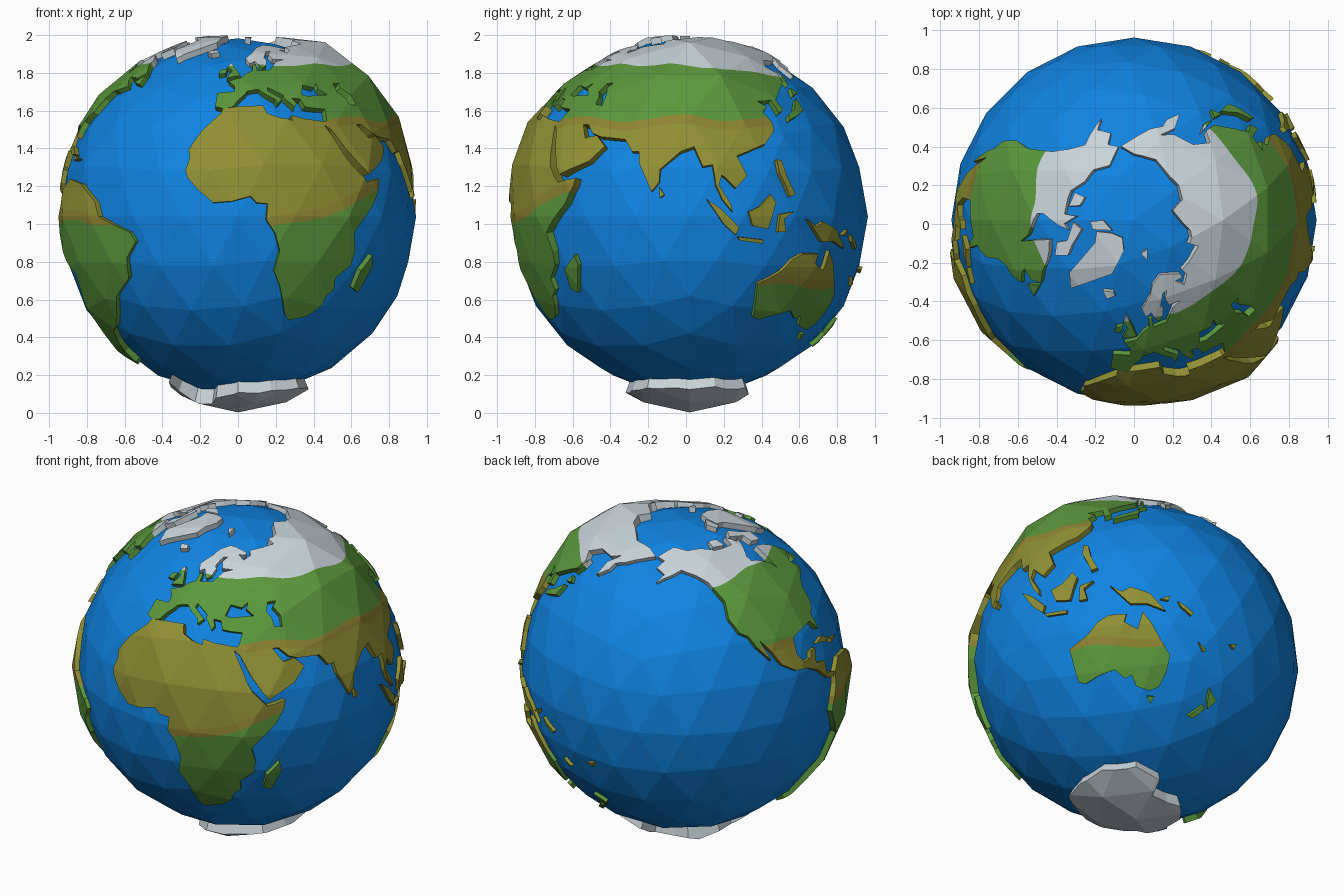
import bpy, bmesh, random
from math import sin, cos, radians, degrees, asin, atan2, exp, pi
from mathutils import Vector, Matrix
from mathutils.bvhtree import BVHTree
from mathutils.geometry import delaunay_2d_cdt

random.seed(4)
CENTER = Vector((0, 0.02, 1.04))
OCEAN_R, LAND_R, WALL_R = 0.943, 0.964, 0.90


def material(name, rgb):
    m = bpy.data.materials.new(name)
    m.diffuse_color = (*rgb, 1)
    return m


BLUE = material("ocean blue", (0.005, 0.23, 0.76))
GREEN = material("grass green", (0.105, 0.31, 0.045))
DRY = material("dry brown", (0.27, 0.235, 0.032))
OLIVE = material("warm olive", (0.28, 0.28, 0.035))
ICE = material("ice white", (0.58, 0.65, 0.69))
LAND_MATS = [GREEN, DRY, OLIVE, ICE]
ZONE_MAT = [0, 1, 2, 1, 0, 3]          # south to north


def direction(lon, lat):
    a, b = radians(lon), radians(lat)
    return Vector((cos(b) * sin(a), -cos(b) * cos(a), sin(b)))


def add_object(name, bm, mats):
    me = bpy.data.meshes.new(name)
    bm.to_mesh(me)
    for m in mats:
        me.materials.append(m)
    ob = bpy.data.objects.new(name, me)
    ob.location = CENTER
    bpy.context.collection.objects.link(ob)


def sphere(radius):
    bm = bmesh.new()
    bmesh.ops.create_icosphere(bm, subdivisions=3, radius=radius, matrix=Matrix.Rotation(pi, 4, 'Z'))
    return bm


# ocean ball
add_object("ocean", sphere(OCEAN_R), [BLUE])

# raised relief that the land tops follow: (lon, lat, height, spread in degrees)
HILLS = [(90, 52, .09, 14), (40, 10, .05, 13), (5, 25, .03, 14), (-75, -15, .015, 20),
         (-110, 45, .02, 18), (0, -90, .075, 18), (-40, 75, .015, 12)]
relief = sphere(1)
for v in relief.verts:
    d = v.co.normalized()
    h = LAND_R + random.uniform(-.004, .006)
    for lon, lat, amp, spread in HILLS:
        h += amp * exp(-.5 * (degrees(d.angle(direction(lon, lat))) / spread) ** 2)
    v.co = d * h
relief.verts.index_update()
tree = BVHTree.FromBMesh(relief)
GRID = [v.co.normalized() for v in relief.verts]
GRID_EDGES = [(e.verts[0].index, e.verts[1].index) for e in relief.edges]


def lift(d):
    hit = tree.ray_cast(Vector((0, 0, 0)), d)[0]
    if hit is None:
        hit = tree.find_nearest(d * LAND_R)[0]
    return d * hit.length


def inside(p, rings):
    odd = False
    for r in rings:
        for a, b in zip(r, r[1:] + r[:1]):
            if (a.y > p.y) != (b.y > p.y) and p.x < a.x + (p.y - a.y) * (b.x - a.x) / (b.y - a.y):
                odd = not odd
    return odd


def zone_lines(lon, south, north, slope):
    """Latitudes where the land colour changes."""
    if south < -90:
        return [-95] * 5
    wave = sin(lon / 6)
    s, n = south + slope * lon + wave, north + wave
    ice = 57 - min(6, .09 * max(0, lon - 30)) - min(4, .13 * max(0, -100 - lon)) + wave * .6
    return [s, s + 3, n - 3, n, max(ice, n)]


def land(name, outline, holes=(), south=-2, north=31, slope=0):
    """Slab over the ocean, cut to a lon/lat outline and split along the relief's edges."""
    c = sum((direction(*p) for p in outline), Vector()).normalized()
    u = (c.orthogonal()).normalized()
    w = c.cross(u)

    def flat(d):                        # great circles become straight lines
        return Vector((d.dot(u), d.dot(w))) / d.dot(c)

    pts, edges, rings = [], [], []
    for ring in [outline, *holes]:
        base, n = len(pts), len(ring)
        rings.append([flat(direction(*p)) for p in ring])
        pts += rings[-1]
        edges += [(base + i, base + (i + 1) % n) for i in range(n)]
    # relief edges
    ids = {}
    for i, g in enumerate(GRID):
        if g.dot(c) > .22:
            ids[i] = len(pts)
            pts.append(flat(g))
    edges += [(ids[a], ids[b]) for a, b in GRID_EDGES if a in ids and b in ids]
    # colour zone lines
    lons, lats = [p[0] for p in outline], [p[1] for p in outline]
    for k in range(5):
        prev = None
        for s in range(int(min(lons)) - 3, int(max(lons)) + 7, 3):
            lat = zone_lines(s, south, north, slope)[k]
            d = direction(s, lat)
            if min(lats) - 2 < lat < max(lats) + 2 and d.dot(c) > .25:
                pts.append(flat(d))
                if prev is not None:
                    edges.append((prev, len(pts) - 1))
                prev = len(pts) - 1
            else:
                prev = None
    out, _, faces = delaunay_2d_cdt(pts, edges, [], 0, 1e-6)[:3]
    bm = bmesh.new()
    dirs = [(c + u * p.x + w * p.y).normalized() for p in out]
    top, low, sides = {}, {}, {}

    def vert(store, i, fn):
        if i not in store:
            store[i] = bm.verts.new(fn(dirs[i]))
        return store[i]

    mid_lon = (min(lons) + max(lons)) / 2
    for f in faces:
        mid = sum((out[i] for i in f), Vector((0, 0))) / len(f)
        if not inside(mid, rings):
            continue
        d = (c + u * mid.x + w * mid.y).normalized()
        lon = degrees(atan2(d.x, -d.y))
        if lon < mid_lon - 180:
            lon += 360
        lat = degrees(asin(d.z))
        zone = sum(lat > z for z in zone_lines(lon, south, north, slope))
        face = bm.faces.new([vert(top, i, lift) for i in f])
        face.material_index = ZONE_MAT[zone]
        for a, b in zip(f, list(f[1:]) + [f[0]]):
            sides[a, b] = face.material_index
    # coast walls
    for (a, b), mat in sides.items():
        if (b, a) not in sides:
            wall = bm.faces.new([top[b], top[a], vert(low, a, lambda q: q * WALL_R),
                                 vert(low, b, lambda q: q * WALL_R)])
            wall.material_index = mat
    add_object(name, bm, LAND_MATS)


# continents, as lon/lat coast outlines
land("africa", [
    (-6, 36), (10, 37.3), (11, 34), (15.5, 32), (20, 31), (20, 33), (25, 32), (33.5, 31), (32.8, 29.5), (35.5, 24),
    (37.5, 19), (39.5, 15.5), (43, 12), (44.5, 10.5), (51, 12), (50.5, 9.5), (47.5, 4), (42, -1.5), (39, -5),
    (40.5, -11), (40, -15.5), (35, -20), (35.5, -24), (32.7, -26), (32, -29), (28, -33), (25.5, -34), (20, -35),
    (18, -33), (16.5, -28.5), (14.5, -22.5), (12, -17.5), (13.6, -11), (12, -5.5), (9, -1), (9.5, 4), (6, 4.3),
    (4, 6.4), (-2, 4.8), (-8, 4.4), (-13, 8.5), (-16.7, 12.5), (-17.4, 14.7), (-16.3, 19), (-17, 21.5),
    (-13, 27.7), (-9.8, 31), (-6.5, 34)], south=-7, north=45, slope=.28)

north_coast = [
    (-9, 37), (-9, 43), (-1.5, 43.5), (-1.5, 46), (-4.5, 48.4), (1.5, 50), (4.5, 52.5), (8, 54), (8.3, 57),
    (10.5, 57.5), (10.5, 54), (18, 54.7), (21, 57), (24, 59), (30, 60), (22.5, 60.3), (21.5, 63), (25, 65.3),
    (21.5, 65), (17.2, 61), (18.5, 60), (16.5, 56.8), (14, 55.5), (12.5, 56.5), (10.5, 59.3), (7, 58), (5, 61),
    (12, 65.5), (16, 68.8), (25, 71), (31, 70.3), (41, 67.5), (40, 66.2), (34, 66.7), (38, 64), (44, 66),
    (44, 68.3), (54, 68.5), (68, 68.5), (67, 71.5), (73, 71.5), (80, 72.5), (87, 75), (104, 77.7), (113, 74),
    (128, 72.5), (140, 72.5), (160, 69.7), (180, 69), (190, 66), (178, 63), (170, 60), (163, 58), (162, 55),
    (156.7, 51), (156, 57), (163, 61.5), (155, 59.3), (142, 59), (135.5, 54.7), (141, 52), (140, 48)]
south_coast = [
    (132, 43), (127.5, 39.5), (129.4, 36), (126.5, 34.5), (125, 39.5), (121, 39), (118, 39), (122, 37), (119.3, 35),
    (122, 31), (121.5, 28), (117, 23.5), (110, 21), (106, 19.5), (109, 13), (105, 9), (100.5, 13.3), (99.5, 10),
    (103.3, 4), (103.8, 1.4), (100.5, 5.5), (98.5, 10), (97.5, 16.5), (94.3, 16), (91.5, 22.5), (87, 21), (80.3, 15),
    (80, 11), (77.6, 8), (73, 17), (72.5, 21), (70, 21), (67, 25), (57.5, 25.7), (54, 26.7), (50.5, 30), (48, 30),
    (51.5, 25), (56, 26), (59.8, 22.5), (55, 17.5), (45, 12.8), (42.8, 15.5), (39, 21), (35, 28), (32.8, 29.7),
    (33.4, 31), (34.5, 31.5), (36, 36), (30.5, 36.5), (27.3, 37), (26.5, 40), (23, 40.5), (24, 38), (22.7, 36.5),
    (19.5, 40.5), (19.5, 42), (13.5, 45.5), (13, 44), (18.5, 40.2), (16, 38), (15.5, 40), (12, 42), (9, 44.3),
    (4, 43.3), (3, 42), (0, 39.5), (-2, 36.8), (-5.5, 36)]
inland_seas = [
    [(28.2, 42), (30.5, 46), (33, 45.5), (36, 45), (39, 47), (38, 44.5), (41.5, 42), (36, 41.8), (31, 41.4)],
    [(47.5, 43), (49, 46.5), (53, 46.5), (51, 44.5), (53.5, 41), (53.5, 37), (50, 37.5), (49.5, 40.5)]]
land("eurasia", north_coast + south_coast, inland_seas, north=32)

land("north_america", [
    (-168, 66), (-156, 71.2), (-141, 69.6), (-128, 70.3), (-115, 68), (-108, 68), (-95, 68), (-94, 72), (-87, 68),
    (-82, 69), (-86, 66), (-94, 61), (-94, 58.8), (-82, 55), (-79.5, 51.5), (-78.5, 58), (-77, 62.3), (-70, 61),
    (-65, 59), (-61, 56), (-56, 52.5), (-60, 50), (-66, 50), (-65, 48.5), (-61, 46), (-66, 44), (-70, 43.5),
    (-74, 40.5), (-76, 35), (-81, 31.5), (-80.3, 26), (-82, 27), (-84, 30), (-90, 29.5), (-97, 28), (-97.5, 22),
    (-95, 18.5), (-91, 18.7), (-90, 21), (-87, 21.3), (-88.5, 16), (-83.5, 15), (-83.5, 10.5), (-79.5, 9.5),
    (-77.2, 8), (-79.5, 7.5), (-83, 8.3), (-86, 11), (-88, 13), (-94, 16), (-100, 17), (-105.5, 20.5), (-109, 26),
    (-113, 31), (-110, 23.2), (-115, 29), (-117.3, 33), (-121, 35), (-124.2, 40.5), (-124, 47), (-130, 55),
    (-137, 58.5), (-147, 61), (-152, 59), (-162, 55), (-158, 58.5), (-165, 61), (-161, 64.5)], north=28)
land("south_america", [
    (-77.5, 8.5), (-72, 12), (-62, 10.5), (-52, 4.5), (-50, 0), (-44, -2.5), (-37, -5), (-35, -8), (-39, -13),
    (-40, -20), (-48, -26), (-53, -33.5), (-57, -37), (-62, -39), (-65, -43), (-68, -48), (-68.5, -53), (-71, -54.5),
    (-75, -50), (-73.5, -40), (-71.5, -30), (-70.3, -18.5), (-76, -14), (-81, -5.5), (-80, 0), (-78, 4)])
land("australia", [
    (114, -22), (122, -18), (126, -14), (130, -12), (136.5, -12), (135.7, -15), (140.5, -17.5), (142.3, -11),
    (145.5, -15), (149, -20.5), (153.3, -26), (152.5, -32), (150, -37.5), (146, -39), (140, -37.5), (138, -33.5),
    (135.5, -34.8), (131, -31.5), (124, -33), (118, -35), (115, -34)], south=-23)
land("antarctica", [
    (-57, -63.5), (-62, -69), (-60, -75), (-40, -78), (-25, -74), (0, -70), (30, -69), (55, -66.5), (80, -67.5),
    (110, -66.5), (140, -67), (165, -71), (165, -77.5), (-160, -78), (-140, -75), (-100, -73), (-75, -73),
    (-68, -67)], south=-99)

# northern islands
land("greenland", [(-73, 78), (-60, 82), (-33, 83.5), (-18, 80), (-22, 72), (-32, 68), (-43, 60), (-51, 64), (-54, 70), (-60, 76)])
land("baffin_island", [(-80, 73.5), (-68, 69), (-62, 66.5), (-66, 62.5), (-74, 64.5), (-73, 68), (-88, 71)])
land("arctic_island_west", [(-115, 73), (-105, 72.5), (-102, 69), (-115, 69.5)])
land("arctic_island_north", [(-90, 80.5), (-65, 82.5), (-77, 77), (-88, 76.5)])
land("arctic_island_east", [(12, 79.5), (25, 80), (18, 76.8)])
land("iceland", [(-24, 65.5), (-16, 66.3), (-14, 65), (-19, 63.4)])
land("great_britain", [(-5.5, 50), (1.3, 51.2), (0, 53.5), (-2, 56), (-4, 58.5), (-6, 56), (-3, 54), (-4.5, 52)])
land("ireland", [(-10, 52), (-6.3, 52.3), (-6, 55), (-9.5, 54)])
land("newfoundland", [(-59, 48), (-55.5, 51.5), (-53, 47)])
land("japan_south", [(130.5, 32), (131, 34), (136, 36.5), (140, 40), (141.5, 41), (141, 36), (136, 34)])
land("japan_north", [(140.5, 42), (142, 45.3), (145, 43.3)])
land("sakhalin", [(142, 46.5), (142.5, 53.5), (144, 50)])
# tropical and southern islands
land("cuba", [(-85, 22), (-80, 23), (-74.3, 20.2), (-77.5, 20)])
land("caribbean_island", [(-74, 19.8), (-68.5, 18.7), (-74, 18.2)])
land("madagascar", [(49.3, -12.3), (50.3, -15.5), (47, -25), (44, -23.5), (44.5, -17)])
land("sri_lanka", [(80, 9.5), (81.8, 7), (80.3, 6)])
land("sumatra", [(95.5, 5.5), (100, 2.5), (106, -3.5), (105, -6), (101, -2.5)], south=-20)
land("java", [(105.5, -6.5), (114.5, -7.5), (114.3, -8.7), (106.5, -7.7)], south=-20)
land("borneo", [(109, 1.5), (113, 3.2), (117, 7), (118.8, 4.5), (116, -4), (110.5, -3)], south=-20)
land("sulawesi", [(119.5, -5), (120, .7), (125, 1.5), (121.5, -.8), (122.5, -5)], south=-20)
land("philippines", [(120.3, 18.3), (122.2, 18), (123.5, 13), (126.3, 7), (124, 6.3), (122.5, 10), (120.5, 14)])
land("new_guinea", [(131, -1), (135, -3.3), (138, -1.7), (145, -4.3), (150.5, -10.3), (144, -8), (138, -8.2)], south=-20)
land("new_britain", [(148.5, -6), (152, -4.2), (151.5, -6.2)], south=-20)
land("solomon_islands", [(155, -6), (161, -9.5), (160, -10.7), (156, -8)], south=-20)
land("new_caledonia", [(164, -19.7), (167.3, -22), (166.3, -22.8)], south=-30)
land("fiji", [(177, -17.3), (179.7, -16.3), (179, -18.5)], south=-30)
land("tasmania", [(144.8, -41), (148.3, -41), (147, -43.6)])
land("new_zealand_north", [(173, -34.5), (178.3, -37.8), (175.5, -41.5), (174, -39)])
land("new_zealand_south", [(172.7, -40.7), (174, -42), (170, -46.3), (166.7, -46)])
